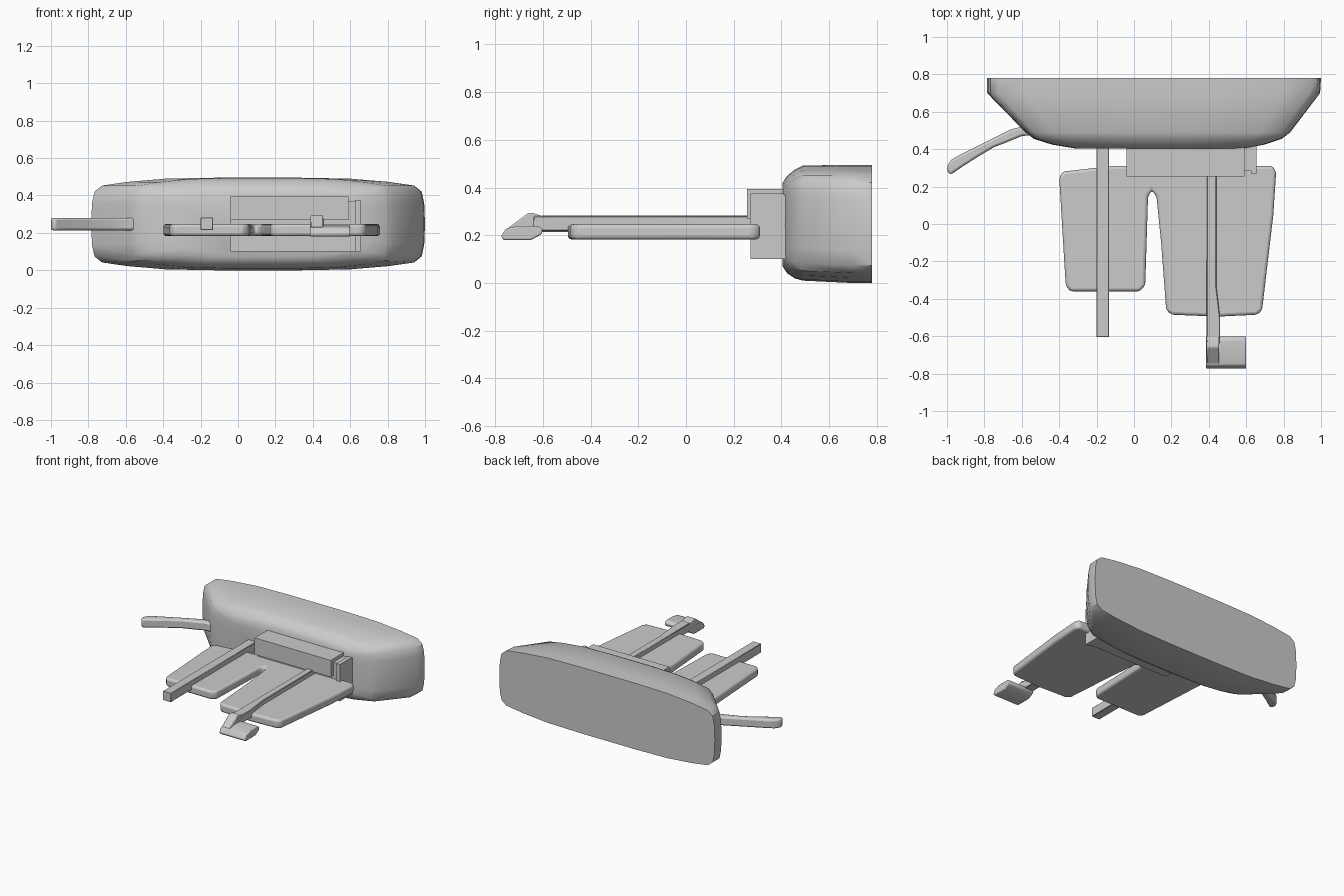
import bpy, bmesh


def finish(name, bm, bevel=0.0, segments=2, angle=35):
    """Turn a bmesh into a named object with optional rounded edges."""
    bmesh.ops.recalc_face_normals(bm, faces=bm.faces)
    mesh = bpy.data.meshes.new(name)
    bm.to_mesh(mesh)
    bm.free()
    obj = bpy.data.objects.new(name, mesh)
    bpy.context.collection.objects.link(obj)
    if bevel:
        mod = obj.modifiers.new("rounding", "BEVEL")
        mod.width = bevel
        mod.segments = segments
        mod.limit_method = "ANGLE"
    bpy.ops.object.select_all(action="DESELECT")
    obj.select_set(True)
    bpy.context.view_layer.objects.active = obj
    bpy.ops.object.shade_smooth_by_angle(angle=angle * 3.14159 / 180)
    return obj


def loft(name, rings, **kw):
    """Skin a list of equal-length rings and cap both ends."""
    bm = bmesh.new()
    loops = [[bm.verts.new(p) for p in ring] for ring in rings]
    for a, b in zip(loops, loops[1:]):
        for i in range(len(a)):
            j = (i + 1) % len(a)
            bm.faces.new((a[i], a[j], b[j], b[i]))
    bm.faces.new(loops[0])
    bm.faces.new(loops[-1])
    return finish(name, bm, **kw)


def plate(name, outline, z0, z1, **kw):
    return loft(name, [[(x, y, z) for x, y in outline] for z in (z0, z1)], **kw)


def box(name, x0, x1, y0, y1, z0, z1, **kw):
    return plate(name, [(x0, y0), (x1, y0), (x1, y1), (x0, y1)], z0, z1, **kw)


# Body: one rounded section, shrinking towards the front
quarter = [(1.0, 0.0), (0.995, 0.45), (0.98, 0.70), (0.935, 0.83),
           (0.78, 0.91), (0.55, 0.98), (0.25, 1.0)]
half = quarter + [(-u, v) for u, v in reversed(quarter)]
section = half + [(u, -v) for u, v in reversed(half[1:-1])]


def ring(y, x0, x1, z0, z1):
    cx, cz = (x0 + x1) / 2, (z0 + z1) / 2
    return [(cx + u * (x1 - x0) / 2, y, cz + v * (z1 - z0) / 2) for u, v in section]


loft("body", [
    ring(0.78, -0.785, 1.0, 0.0, 0.495),
    ring(0.70, -0.785, 0.995, 0.0, 0.495),
    ring(0.49, -0.58, 0.835, 0.01, 0.493),
    ring(0.455, -0.535, 0.79, 0.02, 0.475),
    ring(0.425, -0.44, 0.70, 0.04, 0.45),
    ring(0.405, -0.32, 0.60, 0.07, 0.42)])

# Two flat flaps joined at the rear
plate("flaps", [
    (-0.40, 0.25), (-0.38, 0.28), (-0.12, 0.31), (0.0, 0.31), (0.62, 0.31),
    (0.74, 0.31), (0.76, 0.28), (0.745, 0.05), (0.685, -0.46), (0.66, -0.485),
    (0.45, -0.495), (0.20, -0.485), (0.172, -0.46), (0.145, -0.10),
    (0.12, 0.15), (0.095, 0.18), (0.075, 0.15), (0.06, -0.33), (0.03, -0.36),
    (-0.34, -0.36), (-0.365, -0.33)], 0.183, 0.247, bevel=0.016, segments=3)

# Hinge housing between the flaps and the body
box("housing_lower", -0.04, 0.655, 0.285, 0.43, 0.10, 0.37)
box("housing_bar", -0.04, 0.59, 0.255, 0.43, 0.27, 0.395)
box("housing_clip", 0.625, 0.655, 0.27, 0.41, 0.10, 0.375)

# Rods above the flaps
box("left_rod", -0.20, -0.133, -0.605, 0.43, 0.215, 0.283, bevel=0.003, segments=1)
plate("right_rod", [(0.39, 0.30), (0.388, -0.64), (0.46, -0.64), (0.46, -0.50),
                    (0.44, -0.33), (0.44, 0.30)], 0.218, 0.28,
      bevel=0.004, segments=1)

# Foot on the end of the right rod
foot = [(-0.775, 0.195), (-0.755, 0.228), (-0.70, 0.24), (-0.62, 0.24),
        (-0.60, 0.225), (-0.605, 0.205), (-0.65, 0.18), (-0.765, 0.18)]
loft("foot", [[(x, y - dy, z) for y, z in foot]
              for x, dy in ((0.385, 0.0), (0.60, 0.0))], bevel=0.006)
neck = [(-0.75, 0.228), (-0.66, 0.294), (-0.645, 0.294), (-0.60, 0.28), (-0.60, 0.22)]
loft("foot_neck", [[(x, y, z) for y, z in neck] for x in (0.388, 0.455)], bevel=0.006)

# Side lever
plate("lever", [
    (-0.50, 0.53), (-0.60, 0.52), (-0.66, 0.505), (-0.75, 0.46), (-0.93, 0.37),
    (-0.975, 0.345), (-1.0, 0.31), (-0.998, 0.28), (-0.98, 0.263), (-0.92, 0.305),
    (-0.83, 0.362), (-0.75, 0.41), (-0.68, 0.437), (-0.60, 0.47), (-0.50, 0.48)],
    0.213, 0.28, bevel=0.014, segments=2)
